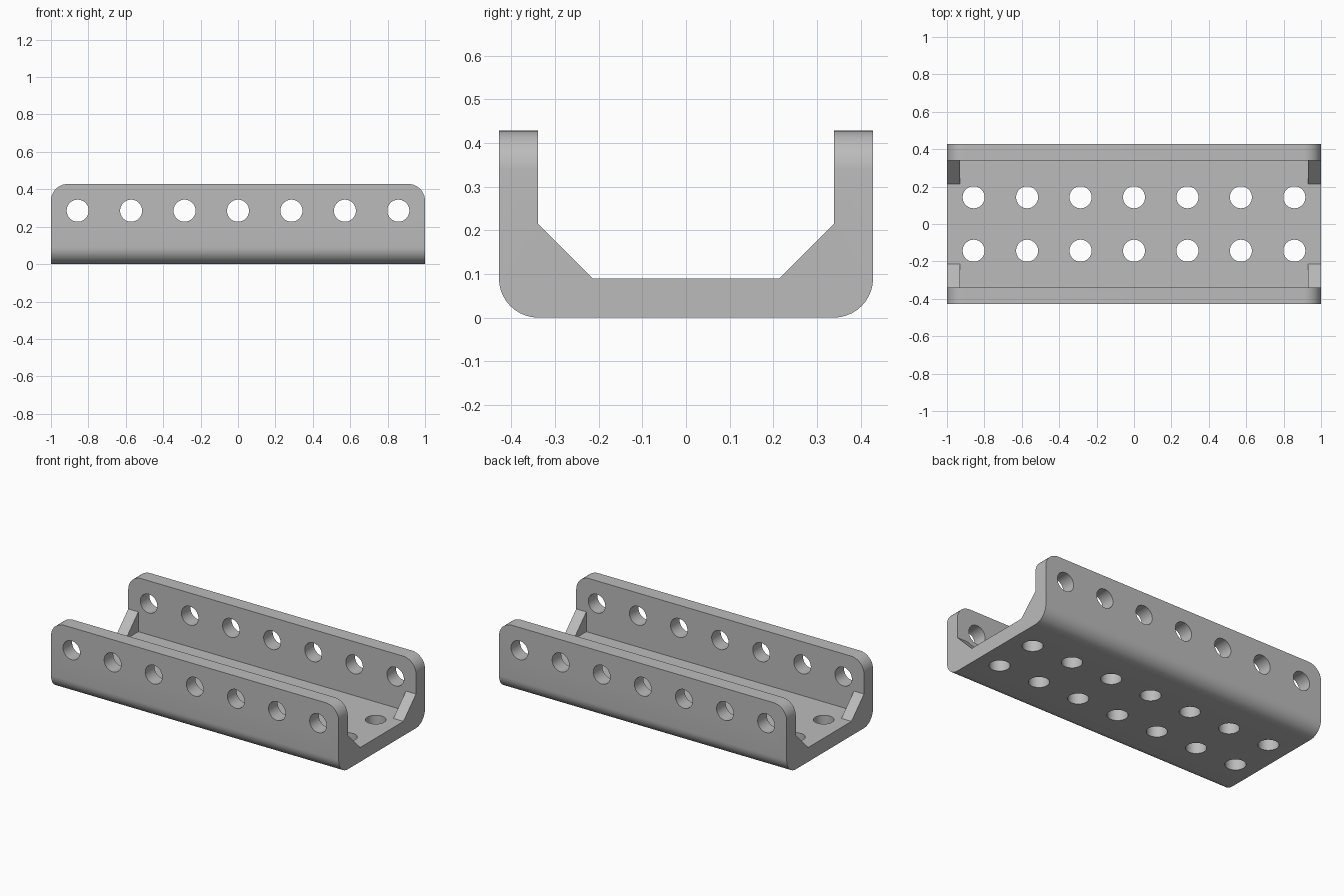
import bpy
import bmesh
from math import radians
from mathutils import Matrix, Vector

if "Cube" in bpy.data.objects:
    bpy.data.objects.remove(bpy.data.objects["Cube"], do_unlink=True)

PITCH = 2 / 7              # hole spacing
HALF_W, TOP = 1.5 * PITCH, 1.5 * PITCH
WALL = 0.09                # plate thickness
INNER = HALF_W - WALL
GUSSET = 0.75 * PITCH      # where the corner gusset meets wall and floor
GUSSET_X = 0.93            # inner face of the gussets
HOLE_R = 0.059

metal = bpy.data.materials.new("grey metal")
metal.use_nodes = True
GREY = (0.5, 0.5, 0.5, 1)
metal.diffuse_color = GREY
metal.node_tree.nodes["Principled BSDF"].inputs["Base Color"].default_value = GREY


def make_object(name, bm):
    bmesh.ops.recalc_face_normals(bm, faces=bm.faces)
    mesh = bpy.data.meshes.new(name)
    bm.to_mesh(mesh)
    bm.free()
    mesh.materials.append(metal)
    obj = bpy.data.objects.new(name, mesh)
    bpy.context.collection.objects.link(obj)
    return obj


def prism(profile, half_length):
    """Extrude a (y, z) outline along x."""
    bm = bmesh.new()
    face = bm.faces.new([bm.verts.new((-half_length, y, z)) for y, z in profile])
    out = bmesh.ops.extrude_face_region(bm, geom=[face])
    moved = [v for v in out["geom"] if isinstance(v, bmesh.types.BMVert)]
    bmesh.ops.translate(bm, verts=moved, vec=(2 * half_length, 0, 0))
    return bm


def add_hole(bm, centre, depth, rotation=Matrix()):
    bmesh.ops.create_cone(bm, cap_ends=True, segments=40, radius1=HOLE_R, radius2=HOLE_R,
                          depth=depth, matrix=Matrix.Translation(centre) @ rotation)


# Solid block with rounded lower long edges and rounded upper end corners
block = prism([(-HALF_W, 0), (HALF_W, 0), (HALF_W, TOP), (-HALF_W, TOP)], 1)
rounded = []
for edge in block.edges:
    mid = (edge.verts[0].co + edge.verts[1].co) / 2
    lower_long = abs(mid.x) < 0.01 and mid.z < 0.01
    upper_end = abs(mid.y) < 0.01 and mid.z > TOP - 0.01
    if lower_long or upper_end:
        rounded.append(edge)
bmesh.ops.bevel(block, geom=rounded, offset=WALL, segments=10, profile=0.5, affect='EDGES')
channel = make_object("u_channel", block)

# Channel opening with sloped corners, leaving gusset material
over = TOP + 0.2
opening = make_object("opening_cutter", prism(
    [(-GUSSET, WALL), (GUSSET, WALL), (INNER, GUSSET), (INNER, over),
     (-INNER, over), (-INNER, GUSSET)], 1.2))

# Square pocket between the end gussets
pocket = make_object("pocket_cutter", prism(
    [(-INNER, WALL), (INNER, WALL), (INNER, over), (-INNER, over)], GUSSET_X))

# One row of holes through the walls, two rows through the floor
bm = bmesh.new()
for i in range(-3, 4):
    add_hole(bm, Vector((i * PITCH, 0, PITCH)), 1.2, Matrix.Rotation(radians(90), 4, 'X'))
    for side in (-1, 1):
        add_hole(bm, Vector((i * PITCH, side * PITCH / 2, WALL / 2)), 0.16)
holes = make_object("hole_cutter", bm)

bpy.ops.object.select_all(action='DESELECT')
channel.select_set(True)
bpy.context.view_layer.objects.active = channel
for cutter in (opening, pocket, holes):
    cutter.hide_render = True
    mod = channel.modifiers.new(cutter.name, 'BOOLEAN')
    mod.operation = 'DIFFERENCE'
    mod.solver = 'EXACT'
    mod.object = cutter
    bpy.ops.object.modifier_apply(modifier=mod.name)
    bpy.data.objects.remove(cutter, do_unlink=True)

bpy.ops.object.shade_smooth_by_angle(angle=radians(30))
